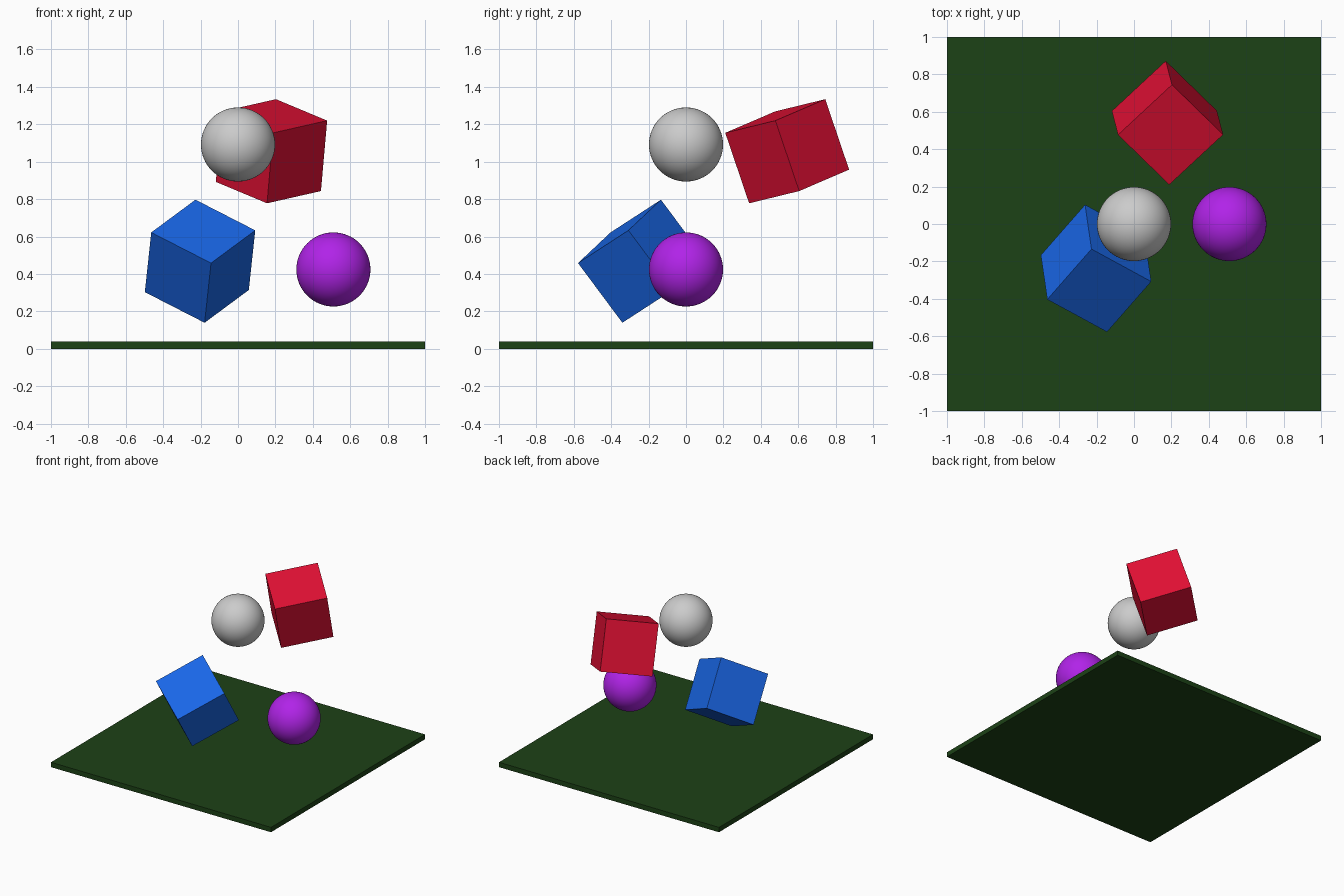
import bpy
from mathutils import Vector, Matrix

if "Cube" in bpy.data.objects:
    bpy.data.objects.remove(bpy.data.objects["Cube"])

RADIUS = 0.198
SIDE = 0.399


def paint(obj, name, rgb):
    mat = bpy.data.materials.new(name)
    mat.diffuse_color = (*rgb, 1.0)
    mat.use_nodes = True
    mat.node_tree.nodes["Principled BSDF"].inputs["Base Color"].default_value = mat.diffuse_color
    obj.data.materials.append(mat)


def ball(name, center):
    bpy.ops.mesh.primitive_uv_sphere_add(segments=64, ring_count=32, radius=RADIUS, location=center)
    obj = bpy.context.object
    obj.name = name
    bpy.ops.object.shade_smooth()
    return obj


def tilted_cube(name, center, edge_a, edge_b):
    """Cube whose edges run along edge_a and (roughly) edge_b."""
    x = Vector(edge_a).normalized()
    z = x.cross(Vector(edge_b)).normalized()
    y = z.cross(x)
    bpy.ops.mesh.primitive_cube_add(size=SIDE)
    obj = bpy.context.object
    obj.name = name
    frame = Matrix((x, y, z)).transposed()
    obj.matrix_world = Matrix.Translation(center) @ frame.to_4x4()
    return obj


# Thin square base plate
bpy.ops.mesh.primitive_cube_add(size=1, location=(0, 0, 0.02))
plate = bpy.context.object
plate.name = "base_plate"
plate.scale = (2, 2, 0.04)
paint(plate, "dark_green", (0.012, 0.054, 0.008))

# Floating balls
ball("grey_ball", (0, 0, 1.092))
paint(ball("purple_ball", (0.51, 0, 0.424)), "purple", (0.44, 0.017, 0.81))

# Floating tilted cubes
blue = tilted_cube("blue_cube", (-0.203, -0.237, 0.468), (0.235, 0.268, 0.174), (-0.319, 0.177, 0.166))
paint(blue, "blue", (0.01, 0.135, 0.80))
red = tilted_cube("red_cube", (0.179, 0.541, 1.056), (-0.275, 0.268, 0.115), (-0.289, -0.264, -0.064))
paint(red, "red", (0.75, 0.005, 0.034))
